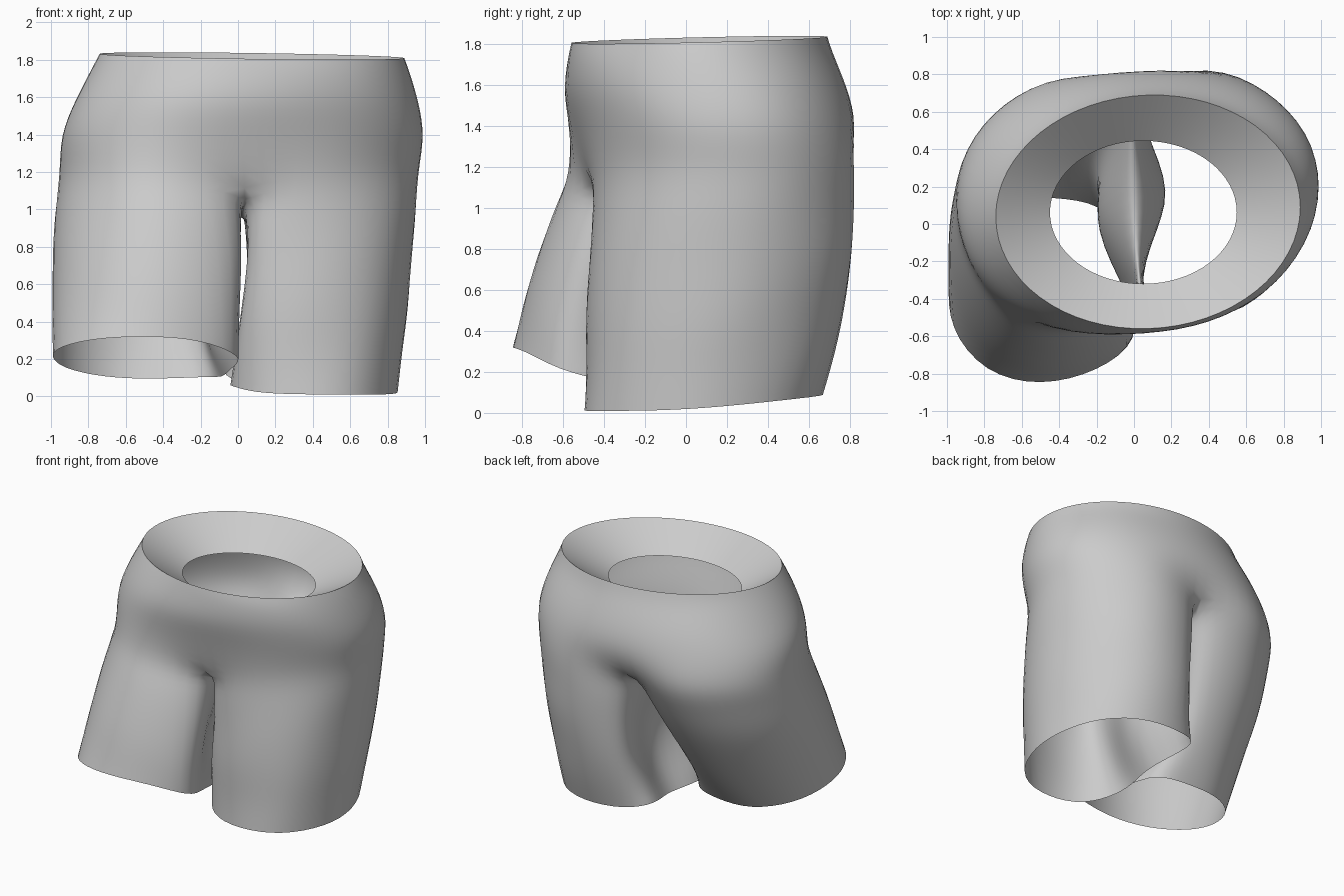
import bpy, bmesh, math
from mathutils import Vector, noise

cube = bpy.data.objects.get("Cube")
if cube:
    bpy.data.objects.remove(cube, do_unlink=True)

N = 16            # points round the torso
H = N // 2        # index of the back centre

cloth = bpy.data.materials.new("grey cloth")
cloth.use_nodes = True
GREY = (0.6, 0.6, 0.6, 1)
cloth.diffuse_color = GREY
cloth.node_tree.nodes["Principled BSDF"].inputs["Base Color"].default_value = GREY


def oval(z, x0, x1, y0, y1, skew=0.0, tilt=0.0, square=1.0, hip=0.0):
    """Ring starting at the front centre, running towards +x; hip pushes the right front forward."""
    cx, cy = (x0 + x1) / 2, (y0 + y1) / 2
    rx, ry = (x1 - x0) / 2 * 1.025, (y1 - y0) / 2 * 1.025
    ring = []
    for i in range(N):
        a = math.tau * i / N
        s, c = math.sin(a), math.cos(a)
        x = cx + rx * math.copysign(abs(s) ** square, s)
        y = cy - ry * math.copysign(abs(c) ** square, c) + skew * (x - cx)
        if s < 0 < c:
            y += 2.6 * hip * s * c * c
        ring.append(Vector((x, y, z + tilt * (y - cy) - tilt * 0.6 * (x - cx))))
    return ring


def wrinkle(p, amount=0.025):
    return p + noise.noise_vector(p * 3.1) * amount


def bridge(bm, a, b):
    n = len(a)
    for i in range(n):
        j = (i + 1) % n
        bm.faces.new((a[i], a[j], b[j], b[i]))


def finish(bm, name):
    bmesh.ops.recalc_face_normals(bm, faces=bm.faces)
    mesh = bpy.data.meshes.new(name)
    bm.to_mesh(mesh)
    bm.free()
    obj = bpy.data.objects.new(name, mesh)
    bpy.context.collection.objects.link(obj)
    mesh.materials.append(cloth)
    for f in mesh.polygons:
        f.use_smooth = True
    sub = obj.modifiers.new("soft cloth", "SUBSURF")
    sub.levels = sub.render_levels = 2


def add(bm, pts):
    return [bm.verts.new(p) for p in pts]


# torso rings, waist to crotch
rim = oval(1.82, -0.74, 0.89, -0.56, 0.69, 0.03, 0.025)
torso = [
    rim,
    oval(1.74, -0.78, 0.92, -0.58, 0.72, 0.04, 0.02),
    oval(1.58, -0.87, 0.96, -0.59, 0.79, 0.05, 0, 0.95, 0.03),
    oval(1.40, -0.95, 0.99, -0.54, 0.84, 0.05, 0, 0.94, 0.09),
    oval(1.20, -0.95, 0.96, -0.50, 0.88, 0.04, 0, 0.93, 0.15),
]
low = torso[-1]
low[0] = Vector((0.05, -0.46, 1.12))
low[H] = Vector((0.0, 0.74, 1.22))
for i in (1, N - 1):
    low[i].z -= 0.04

bm = bmesh.new()
rows = [add(bm, rim)]
for ring in torso[1:-1]:
    rows.append(add(bm, [wrinkle(p) for p in ring]))
rows.append(add(bm, low))
for a, b in zip(rows, rows[1:]):
    bridge(bm, a, b)

# crotch seam joining back to front
seam = add(bm, [(0.0, 0.45, 1.08), (0.0, 0.15, 1.0), (0.01, -0.2, 1.02)])

# hem outlines: front inner, round the outside, back inner, inner thigh
left_hem = [(-.06, -.24), (.08, -.45), (.36, -.52), (.67, -.44), (.85, -.13), (.87, .17),
            (.73, .51), (.42, .69), (.06, .66), (-.13, .53), (.04, .2), (-.03, -.02)]
right_hem = [(.04, -.62), (-.19, -.79), (-.5, -.87), (-.8, -.8), (-.99, -.56), (-1.0, -.3),
             (-.9, -.04), (-.65, .15), (-.36, .14), (-.12, .09), (-.08, -.15), (-.03, -.4)]


def left_z(x, y):
    return 0.01 + 0.11 * max(0, y) + max(0, 0.1 - x) * 0.35


def right_z(x, y):
    return 0.1 + 0.22 * (0.12 - y) / 0.97 - (0.06 if x > -0.1 else 0)


# legs, each lofted from half the torso plus the seam
# swell pushes outer cloth out in x and y, folds push the inner thigh in
for side, order, hem, height, swell, folds in (
        (1, range(H + 1), left_hem, left_z, (0.02, 0.06), (0.12, 0.22, 0.1)),
        (-1, [(N - i) % N for i in range(H + 1)], right_hem, right_z, (0.04, 0.05), (0.12, 0.2, 0.04))):
    top = [rows[-1][i] for i in order] + seam
    start = [v.co.copy() for v in top]
    end = [Vector((x, y, height(x, y))) for x, y in hem]
    mid = sum(end, Vector()) / len(end)
    prev = top
    for t in (0.17, 0.38, 0.62, 0.82, 1.0):
        pts = []
        for k, (p, q) in enumerate(zip(start, end)):
            r = p.lerp(q, t)
            wave = math.sin(math.pi * t)
            if k <= H:
                out = (q - mid).normalized()
                r += Vector((out.x * swell[0], out.y * swell[1], 0)) * wave
            else:
                r.x += side * folds[k - H - 1] * wave
            pts.append(r if t == 1.0 else wrinkle(r, 0.02))
        cur = add(bm, pts)
        bridge(bm, prev, cur)
        prev = cur
finish(bm, "shorts")

# sloping ledge inside the waist
bm = bmesh.new()
inner = oval(1.63, -0.45, 0.55, -0.32, 0.445)
bridge(bm, add(bm, rim), add(bm, inner))
finish(bm, "waist_lining")
